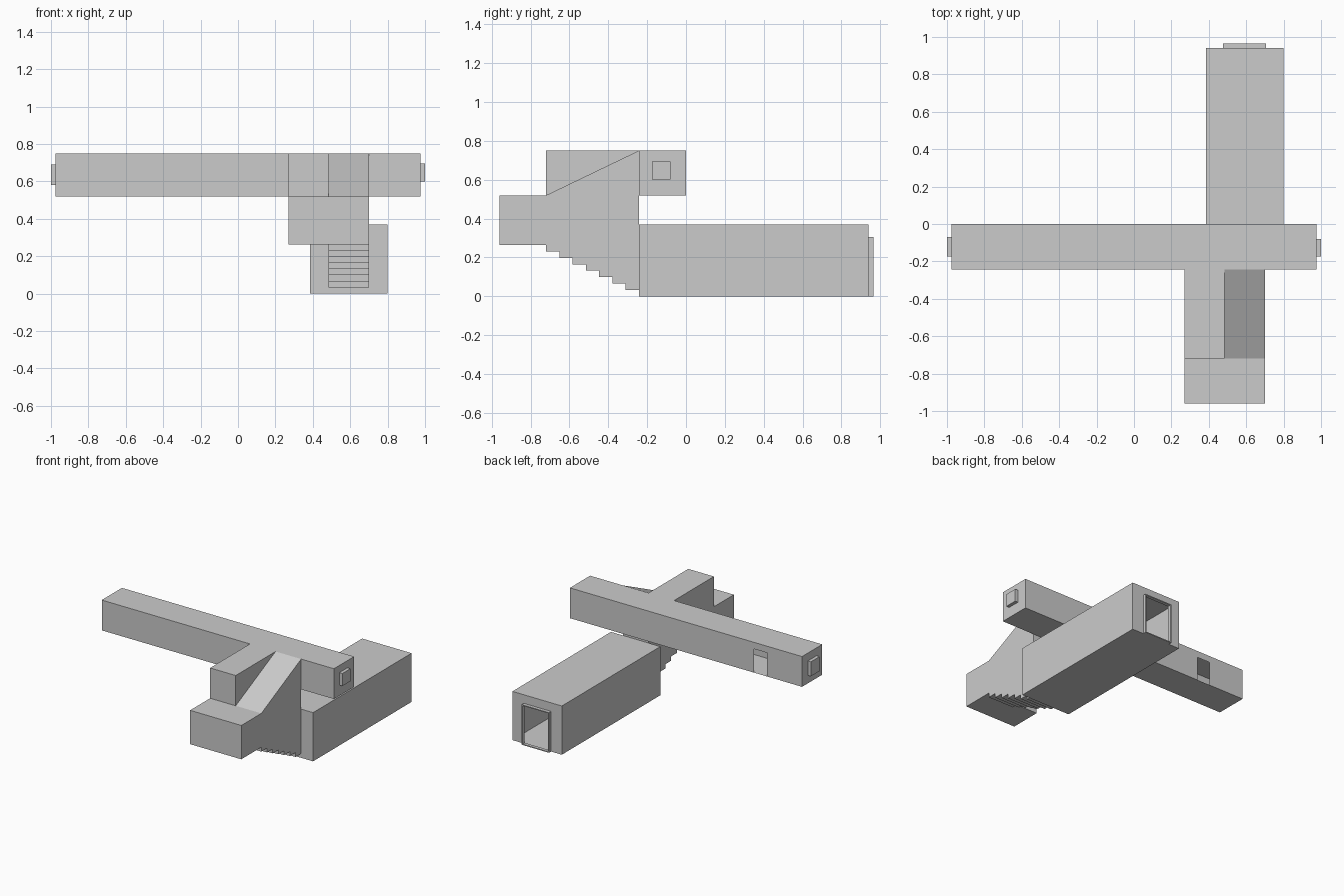
import bpy, bmesh
from mathutils import Vector

if "Cube" in bpy.data.objects:
    bpy.data.objects.remove(bpy.data.objects["Cube"])


def face(bm, pts, out):
    """Add one polygon whose normal points towards 'out'."""
    f = bm.faces.new([bm.verts.new(p) for p in pts])
    f.normal_update()
    if f.normal.dot(Vector(out)) < 0:
        f.normal_flip()


def panel(bm, axis, sign, pos, u, v, hole=None):
    """Flat wall across an axis; hole = (u0, u1, v0, v1)."""
    rects = [(u[0], u[1], v[0], v[1])]
    if hole:
        a, b, c, d = hole
        rects = [(u[0], a, v[0], v[1]), (b, u[1], v[0], v[1]),
                 (a, b, v[0], c), (a, b, d, v[1])]
    out = [0, 0, 0]
    out[axis] = sign
    for a, b, c, d in rects:
        if b - a < 1e-5 or d - c < 1e-5:
            continue
        pts = []
        for p in ((a, c), (b, c), (b, d), (a, d)):
            q = list(p)
            q.insert(axis, pos)
            pts.append(q)
        face(bm, pts, out)


def shell(bm, x, y, z, holes=None, skip=()):
    """Hollow box; sides keyed by (axis, sign)."""
    r = (x, y, z)
    for axis in range(3):
        u, v = [r[i] for i in range(3) if i != axis]
        for sign in (-1, 1):
            if (axis, sign) not in skip:
                panel(bm, axis, sign, r[axis][sign > 0], u, v,
                      (holes or {}).get((axis, sign)))


def finish(bm, name):
    bmesh.ops.remove_doubles(bm, verts=bm.verts, dist=1e-4)
    me = bpy.data.meshes.new(name)
    bm.to_mesh(me)
    bm.free()
    bpy.context.collection.objects.link(bpy.data.objects.new(name, me))


X0, XM, X1 = 0.27, 0.485, 0.70        # stair width, split into two flights
YL, YS, YC = -0.96, -0.72, -0.242     # landing front, flight start, flight end
ZL, ZF, ZT = 0.263, 0.52, 0.75        # landing floor, corridor floor, top
LEFT_WIN = (-0.175, -0.07, 0.58, 0.69)
RIGHT_WIN = (-0.175, -0.08, 0.60, 0.695)
DOOR = (0.475, 0.705, 0, 0.305)

# Upper corridor with back doorway, end windows and stair opening
bm = bmesh.new()
shell(bm, (-0.975, 0.975), (YC, 0), (ZF, ZT), {
    (0, -1): LEFT_WIN, (0, 1): RIGHT_WIN,
    (1, -1): (X0, XM, ZF, ZT), (1, 1): (-0.68, -0.57, ZF, 0.70)})
finish(bm, "upper_corridor")

# Window alcoves on the corridor ends
for name, x, w, s in (("left_window", (-1, -0.975), LEFT_WIN, 1),
                      ("right_window", (0.975, 1), RIGHT_WIN, -1)):
    bm = bmesh.new()
    shell(bm, x, w[:2], w[2:], skip=[(0, s)])
    finish(bm, name)

# Lower room, open at the door and at the foot of the stairs
bm = bmesh.new()
shell(bm, (0.385, 0.80), (YC, 0.94), (0, 0.37), {
    (1, -1): (XM, X1, 0.033, 0.37), (1, 1): DOOR})
finish(bm, "lower_room")

# Door frame: thin tunnel with outer, inner and front faces
bm = bmesh.new()
t = 0.007
inner = (DOOR[0] + t, DOOR[1] - t, t, DOOR[3] - t)
shell(bm, DOOR[:2], (0.94, 0.965), DOOR[2:], {(1, 1): inner}, [(1, -1)])
shell(bm, inner[:2], (0.94, 0.965), inner[2:], skip=[(1, -1), (1, 1)])
finish(bm, "door_frame")

# Landing between the two flights
bm = bmesh.new()
shell(bm, (X0, X1), (YL, YS), (ZL, ZF), skip=[(1, 1)])
finish(bm, "landing")


def steps(z_end, n=8):
    """Stair profile (y, z) from the landing to z_end."""
    rise, run = (z_end - ZL) / n, (YC - YS) / (n - 1)
    pts = [(YS, ZL)]
    for i in range(1, n):
        z = ZL + rise * i
        pts += [(YS + run * (i - 1), z), (YS + run * i, z)]
    return pts


def flight(bm, xa, xb, prof):
    """Stepped underside swept between xa and xb."""
    for (ya, za), (yb, zb) in zip(prof, prof[1:]):
        out = (0, -1 if zb > za else 1, -1)
        face(bm, [(xa, ya, za), (xb, ya, za), (xb, yb, zb), (xa, yb, zb)], out)


# Lower flight: sloped ceiling, stepped floor, side walls
bm = bmesh.new()
low = steps(0)
flight(bm, XM, X1, low)
face(bm, [(XM, YS, ZF), (X1, YS, ZF), (X1, YC, ZT), (XM, YC, ZT)], (0, -1, 1))
face(bm, [(X1, y, z) for y, z in low + [(YC, ZT), (YS, ZF)]], (1, 0, 0))
panel(bm, 1, 1, YC, (XM, X1), (0.37, ZF))
finish(bm, "lower_flight")

# Wall shared by the two flights
bm = bmesh.new()
face(bm, [(XM, y, z) for y, z in low + [(YC, ZT), (YS, ZT)]], (1, 0, 0))
finish(bm, "middle_wall")

# Upper flight: flat ceiling, stepped floor rising to the corridor
bm = bmesh.new()
up = steps(ZF) + [(YC, ZF)]
flight(bm, X0, XM, up)
face(bm, [(X0, y, z) for y, z in up + [(YC, ZT), (YS, ZT)]], (-1, 0, 0))
panel(bm, 2, 1, ZT, (X0, XM), (YS, YC))
panel(bm, 1, -1, YS, (X0, XM), (ZF, ZT))
finish(bm, "upper_flight")
